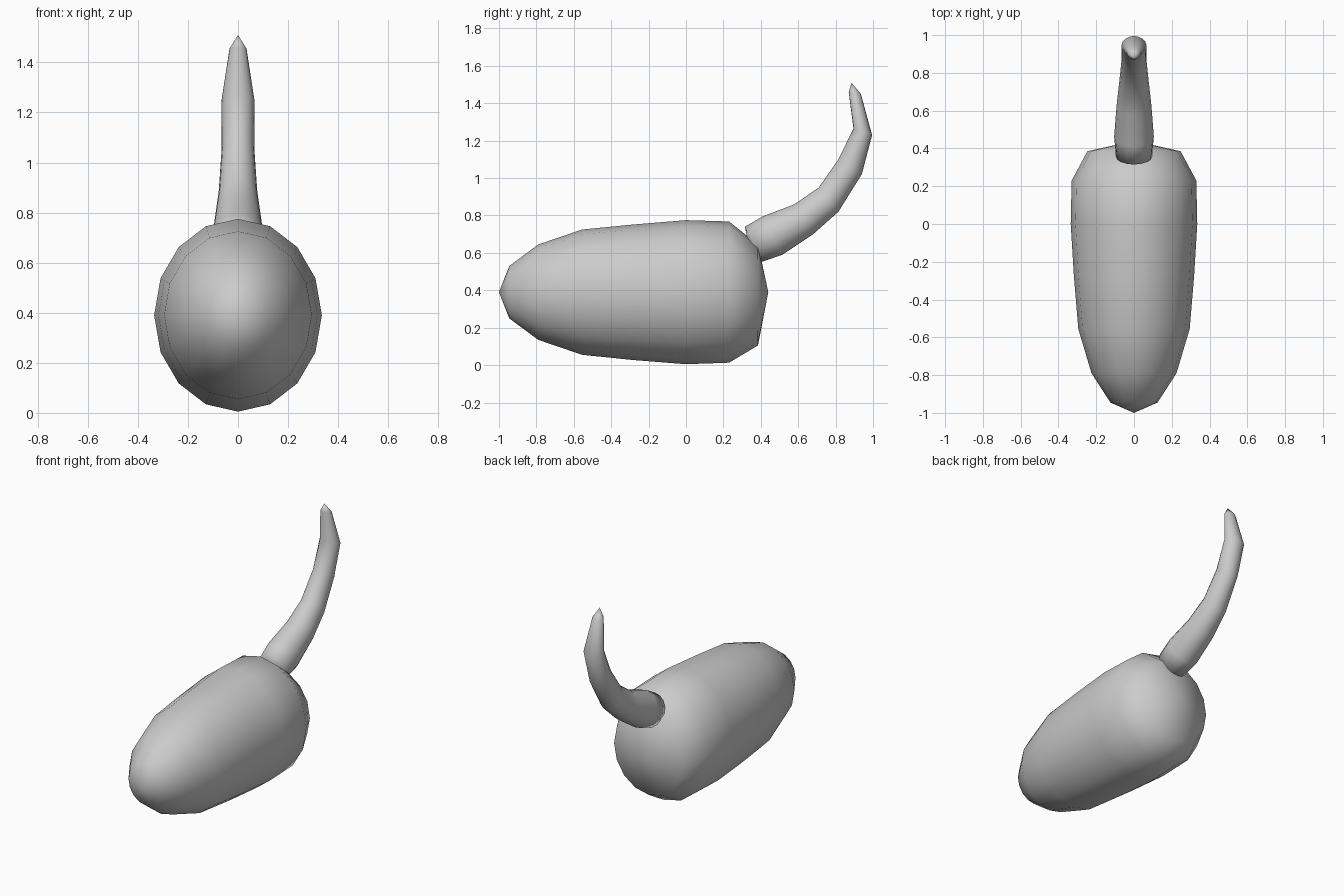
import bpy, bmesh
from math import sin, cos, pi
from mathutils import Vector

if "Cube" in bpy.data.objects:
    bpy.data.objects.remove(bpy.data.objects["Cube"])


def loft(name, start, rings, end, sides=16):
    """Skin elliptical rings (upper yz, lower yz, half width) between two poles."""
    bm = bmesh.new()
    first = bm.verts.new((0, *start))
    last = bm.verts.new((0, *end))
    loops = []
    for up, low, w in rings:
        a, b = Vector((0, *up)), Vector((0, *low))
        mid, half = (a + b) / 2, (a - b) / 2
        loops.append([bm.verts.new(mid + half * cos(t) + Vector((w * sin(t), 0, 0)))
                      for t in (2 * pi * i / sides for i in range(sides))])
    for i in range(sides):
        j = (i + 1) % sides
        bm.faces.new((first, loops[0][i], loops[0][j]))
        for p, q in zip(loops, loops[1:]):
            bm.faces.new((p[i], q[i], q[j], p[j]))
        bm.faces.new((last, loops[-1][j], loops[-1][i]))
    bmesh.ops.recalc_face_normals(bm, faces=bm.faces)
    for f in bm.faces:
        f.smooth = True
    mesh = bpy.data.meshes.new(name)
    bm.to_mesh(mesh)
    bm.free()
    obj = bpy.data.objects.new(name, mesh)
    bpy.context.collection.objects.link(obj)
    return obj


# Egg-shaped body: y, top z, bottom z, half width
body = [(-.945, .53, .25, .125), (-.79, .645, .135, .225), (-.555, .725, .055, .295),
        (-.28, .752, .027, .318), (0, .775, .005, .335), (.23, .768, .013, .33),
        (.385, .645, .105, .247)]
loft("body", (-1, .39), [((y, t), (y, b), w) for y, t, b, w in body], (.44, .39))

# Curved tail, rising from the back of the body
tail = [((.315, .74), (.40, .55), .095), ((.41, .795), (.515, .59), .105),
        ((.58, .86), (.68, .70), .092), ((.71, .95), (.815, .82), .077),
        ((.815, 1.10), (.94, 1.02), .065), ((.895, 1.265), (.995, 1.23), .066),
        ((.87, 1.46), (.935, 1.45), .034)]
loft("tail", (.335, .635), tail, (.885, 1.51))
